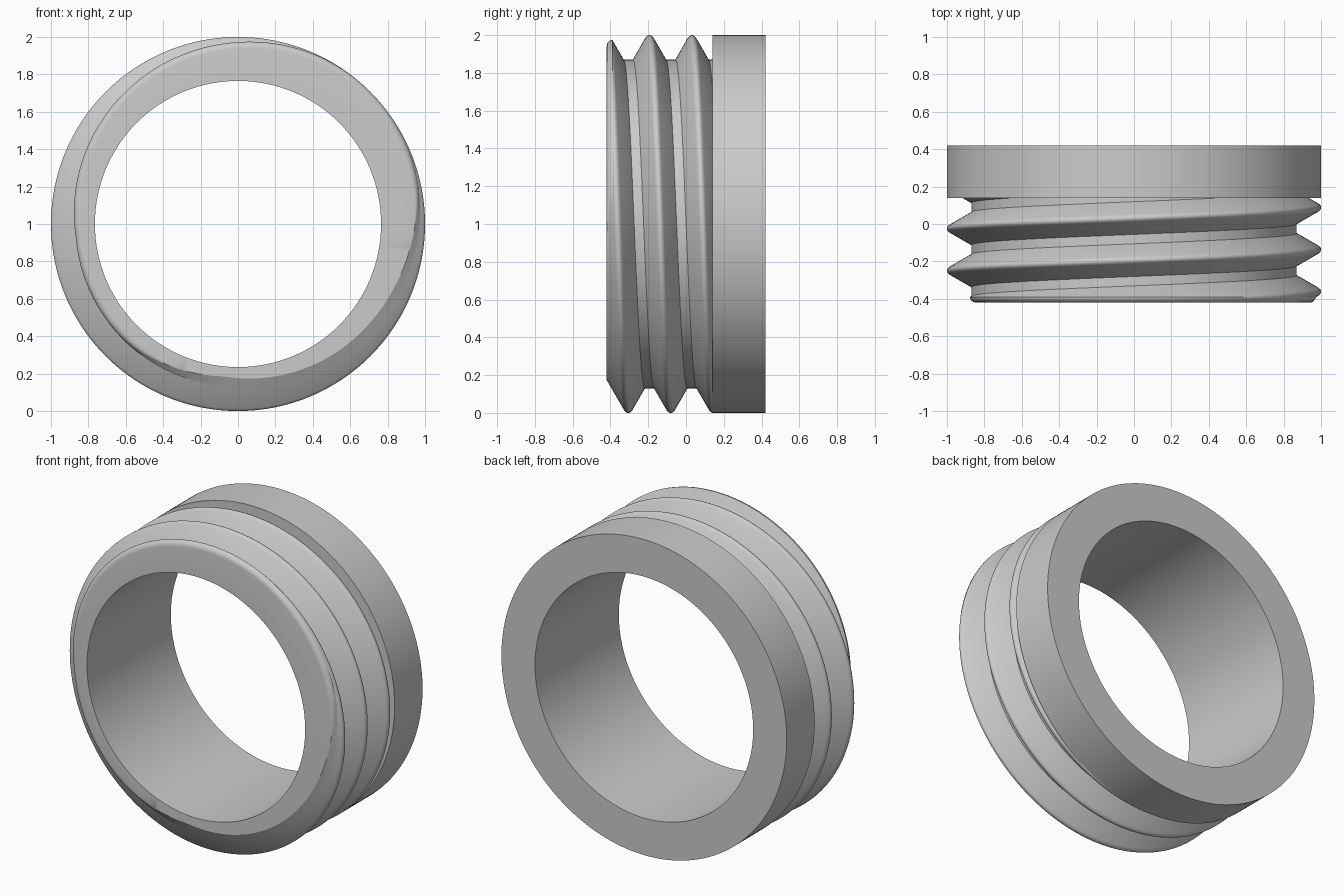
import bpy, bmesh, math

if "Cube" in bpy.data.objects:
    bpy.data.objects.remove(bpy.data.objects["Cube"])

# Main dimensions (the ring's axis runs along y)
FRONT, SHOULDER, BACK = -0.42, 0.14, 0.42
BORE, ROOT, OUTER = 0.765, 0.87, 1.0
PITCH, CREST_Y = 0.225, -0.137
FILLET = 0.03
COLUMNS = 192

# Half of the thread's cross-section: distance from crest, radius
HALF = [(0.004, OUTER), (0.012, 0.9965), (0.02, 0.987), (0.0875, ROOT)]
OFFSETS = sorted([-d for d, r in HALF] + [d for d, r in HALF])


def thread_radius(y, crest):
    """Radius of the thread surface at y, for a helix crest passing at crest."""
    d = abs((y - crest + PITCH / 2) % PITCH - PITCH / 2)
    if d <= HALF[0][0]:
        return OUTER
    for (d0, r0), (d1, r1) in zip(HALF, HALF[1:]):
        if d <= d1:
            return r0 + (r1 - r0) * (d - d0) / (d1 - d0)
    return ROOT


def section(angle):
    """Closed (radius, y) outline of the ring at one angle."""
    crest = CREST_Y - PITCH * angle / math.tau
    start = FRONT + FILLET
    edge = thread_radius(start, crest)
    slope = max(0, (thread_radius(start + FILLET, crest) - edge) / FILLET)
    # Bore and rounded front rim, which follows a rising flank
    pts = [(BORE, FRONT)]
    for i in range(6, -1, -1):
        t = math.pi / 2 * i / 6
        depth = FILLET * math.sin(t)
        pts.append((edge - max(0.035 * (1 - math.cos(t)), slope * depth), start - depth))
    # Helical thread, clipped at the rim and the collar
    for turn in range(-2, 4):
        for offset in OFFSETS:
            y = min(max(crest + turn * PITCH + offset, start), SHOULDER)
            pts.append((thread_radius(y, crest), y))
    # Plain collar
    pts += [(OUTER, SHOULDER), (OUTER, BACK), (BORE, BACK)]
    return pts


# Threaded ring with collar, swept around the axis
bm = bmesh.new()
columns = []
for i in range(COLUMNS + 1):
    a = math.tau * i / COLUMNS
    columns.append([bm.verts.new((r * math.cos(a), y, 1 + r * math.sin(a)))
                    for r, y in section(a)])
for left, right in zip(columns, columns[1:]):
    for j in range(len(left)):
        k = (j + 1) % len(left)
        bm.faces.new((left[j], left[k], right[k], right[j]))
bmesh.ops.remove_doubles(bm, verts=bm.verts, dist=0.00002)
bmesh.ops.recalc_face_normals(bm, faces=bm.faces)

mesh = bpy.data.meshes.new("threaded_ring")
bm.to_mesh(mesh)
bm.free()
ring = bpy.data.objects.new("threaded_ring", mesh)
bpy.context.collection.objects.link(ring)

# Plain grey material
grey = bpy.data.materials.new("light_grey")
grey.use_nodes = True
colour = (0.6, 0.6, 0.6, 1)
grey.diffuse_color = colour
grey.node_tree.nodes["Principled BSDF"].inputs["Base Color"].default_value = colour
mesh.materials.append(grey)

# Smooth round surfaces, crisp thread roots and collar edges
bpy.ops.object.select_all(action="DESELECT")
ring.select_set(True)
bpy.context.view_layer.objects.active = ring
bpy.ops.object.shade_smooth_by_angle(angle=math.radians(30))
